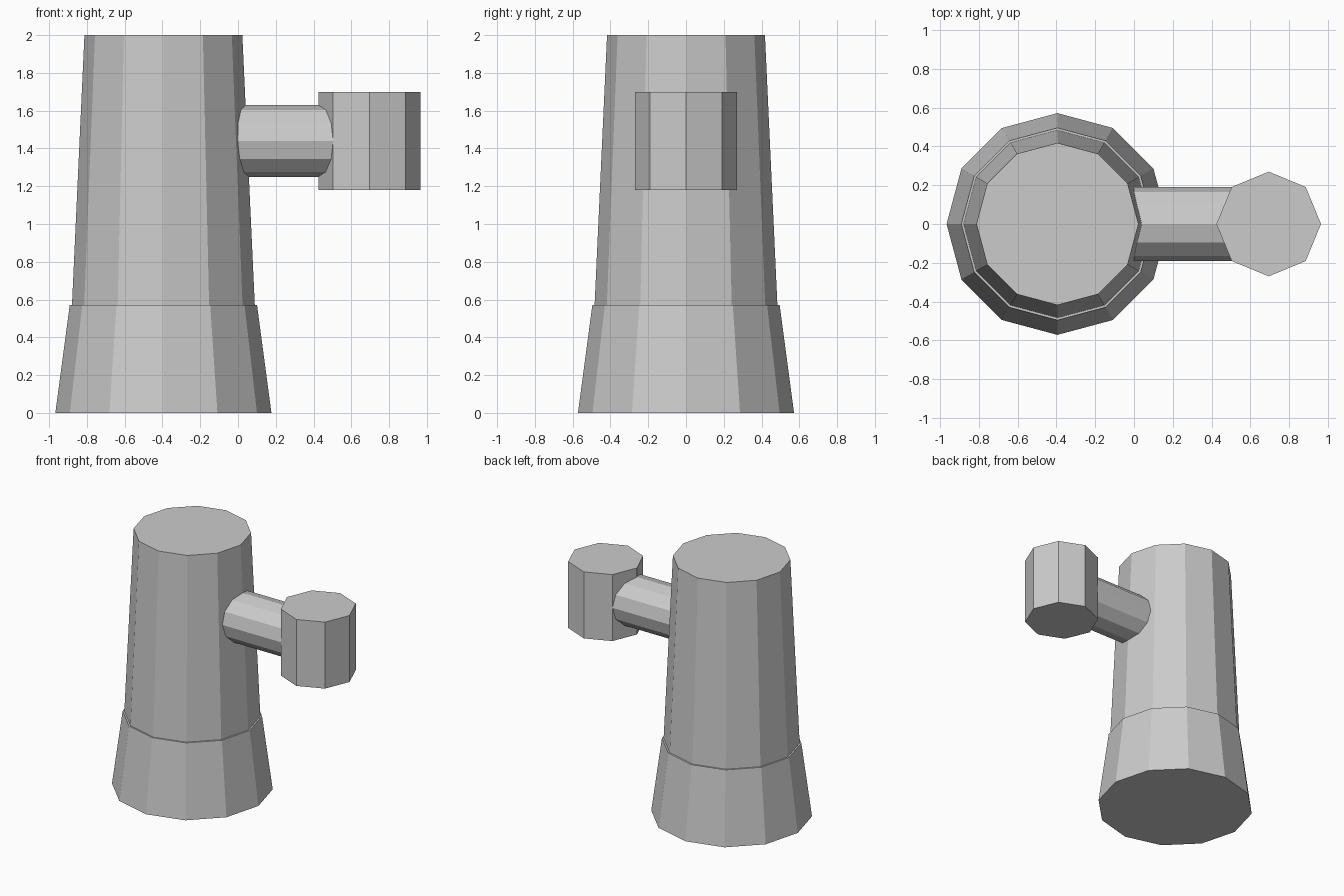
import bpy
from math import pi

cube = bpy.data.objects.get("Cube")
if cube:
    bpy.data.objects.remove(cube, do_unlink=True)

grey = bpy.data.materials.new("plain_grey")
grey.use_nodes = True
colour = (0.6, 0.6, 0.6, 1)
grey.diffuse_color = colour
grey.node_tree.nodes["Principled BSDF"].inputs["Base Color"].default_value = colour


def prism(name, sides, r_start, r_end, length, centre, rotation=(0, 0, 0)):
    """Flat-shaded, capped prism or frustum with a corner pointing along x."""
    bpy.ops.mesh.primitive_cone_add(
        vertices=sides, radius1=r_start, radius2=r_end, depth=length,
        location=centre, rotation=rotation)
    obj = bpy.context.object
    obj.name = obj.data.name = name
    obj.data.materials.append(grey)
    return obj


tower_x, knob_x = -0.395, 0.695
arm_z = 1.44

# Flared foot and tapering main column, with a thin ledge between them
foot_top, height = 0.57, 2.0
prism("flared_base", 12, 0.572, 0.496, foot_top, (tower_x, 0, foot_top / 2))
prism("main_column", 12, 0.484, 0.418, height - foot_top,
      (tower_x, 0, (height + foot_top) / 2))

# Horizontal arm running from inside the column into the knob
prism("side_arm", 12, 0.19, 0.19, knob_x - tower_x,
      ((tower_x + knob_x) / 2, 0, arm_z), (0, pi / 2, 0))

# Upright octagonal knob at the end of the arm
prism("end_knob", 8, 0.27, 0.27, 0.52, (knob_x, 0, arm_z))
